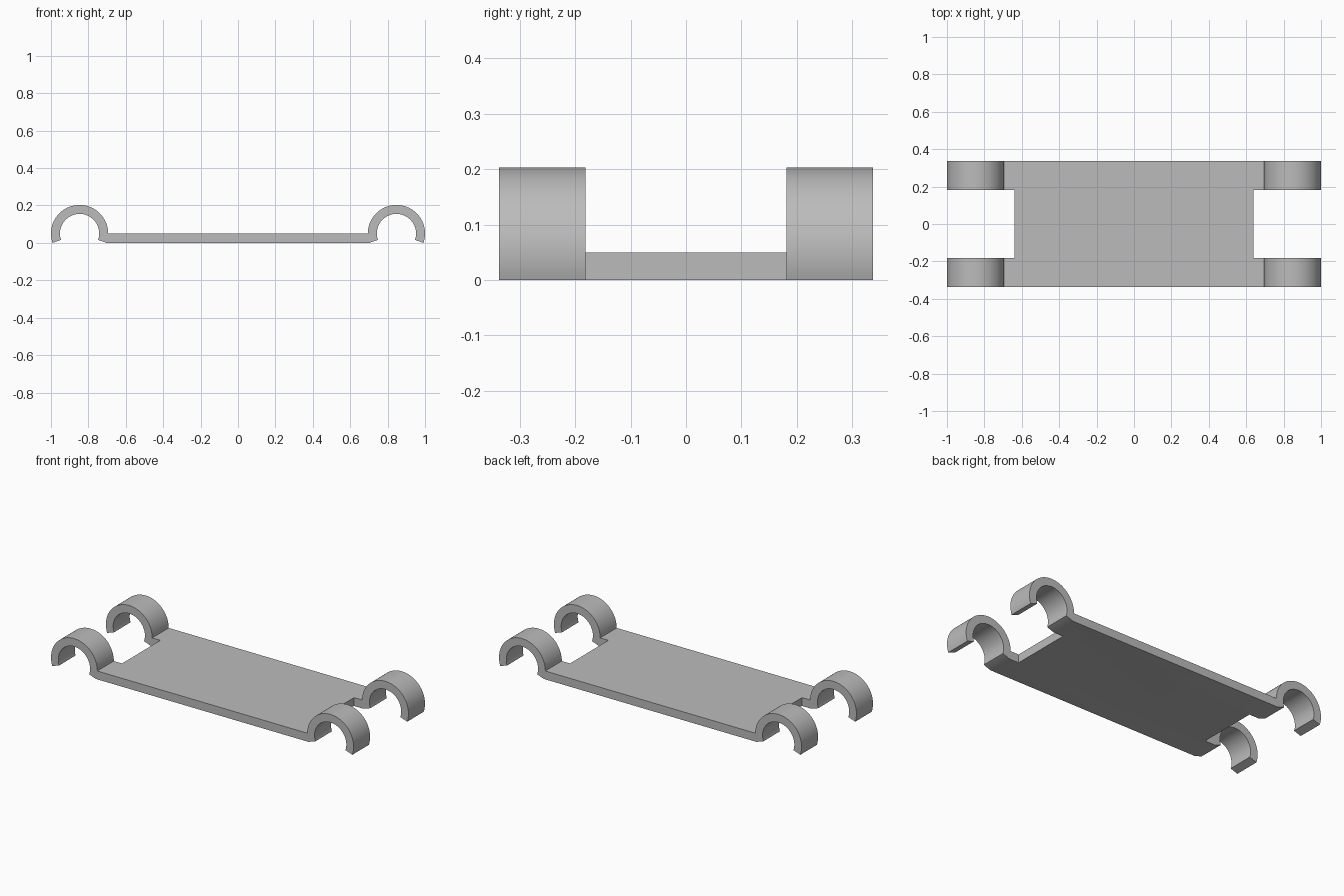
import bpy, bmesh
from math import cos, sin, radians, pi

if "Cube" in bpy.data.objects:
    bpy.data.objects.remove(bpy.data.objects["Cube"], do_unlink=True)

HALF_DEPTH = 0.337     # half the width of the plate
NOTCH_DEPTH = 0.181    # half the gap between the clips
NOTCH_X = 0.64         # where the gap starts
THICK = 0.05           # plate thickness, also the height of the clip centres
CLIP_X, OUTER, INNER = 0.847, 0.153, 0.105
DROP = radians(19)     # how far the clips wrap below their centres
STEPS = 40

grey = bpy.data.materials.new("plain_grey")
grey.use_nodes = True
grey.diffuse_color = (0.5, 0.5, 0.5, 1)
grey.node_tree.nodes["Principled BSDF"].inputs["Base Color"].default_value = (0.5, 0.5, 0.5, 1)


def arc(radius, start, end):
    """Points of a clip arc in the x-z plane."""
    angles = [start + (end - start) * i / STEPS for i in range(STEPS + 1)]
    return [(CLIP_X + radius * cos(a), THICK + radius * sin(a)) for a in angles]


def extrude_profile(name, points, half_depth):
    """Solid made from an x-z outline, centred on y = 0."""
    bm = bmesh.new()
    face = bm.faces.new([bm.verts.new((x, -half_depth, z)) for x, z in points])
    moved = bmesh.ops.extrude_face_region(bm, geom=[face])["geom"]
    verts = [v for v in moved if isinstance(v, bmesh.types.BMVert)]
    bmesh.ops.translate(bm, vec=(0, 2 * half_depth, 0), verts=verts)
    bmesh.ops.recalc_face_normals(bm, faces=bm.faces)
    mesh = bpy.data.meshes.new(name)
    bm.to_mesh(mesh)
    bm.free()
    mesh.materials.append(grey)
    obj = bpy.data.objects.new(name, mesh)
    bpy.context.collection.objects.link(obj)
    return obj


# Plate and clips as one continuous outline: under the clip, then back over it
right_end = [(CLIP_X - OUTER * cos(DROP), 0)]
right_end += arc(INNER, pi + DROP, -DROP)
right_end += arc(OUTER, -DROP, pi)
left_end = [(-x, z) for x, z in reversed(right_end)]
body = extrude_profile("clip_plate", right_end + left_end, HALF_DEPTH)

# Gap between the front and back clips at each end
for side in (1, -1):
    near, far = side * NOTCH_X, side * 1.2
    outline = [(near, -0.1), (far, -0.1), (far, 0.4), (near, 0.4)]
    cutter = extrude_profile("notch_cutter", outline, NOTCH_DEPTH)
    cutter.hide_render = True
    bpy.context.view_layer.objects.active = body
    cut = body.modifiers.new("notch", "BOOLEAN")
    cut.operation = "DIFFERENCE"
    cut.solver = "EXACT"
    cut.object = cutter
    bpy.ops.object.modifier_apply(modifier=cut.name)
    bpy.data.objects.remove(cutter, do_unlink=True)

# Rounded clips, crisp edges
for obj in bpy.context.selected_objects:
    obj.select_set(False)
body.select_set(True)
bpy.context.view_layer.objects.active = body
bpy.ops.object.shade_smooth_by_angle(angle=radians(30))
